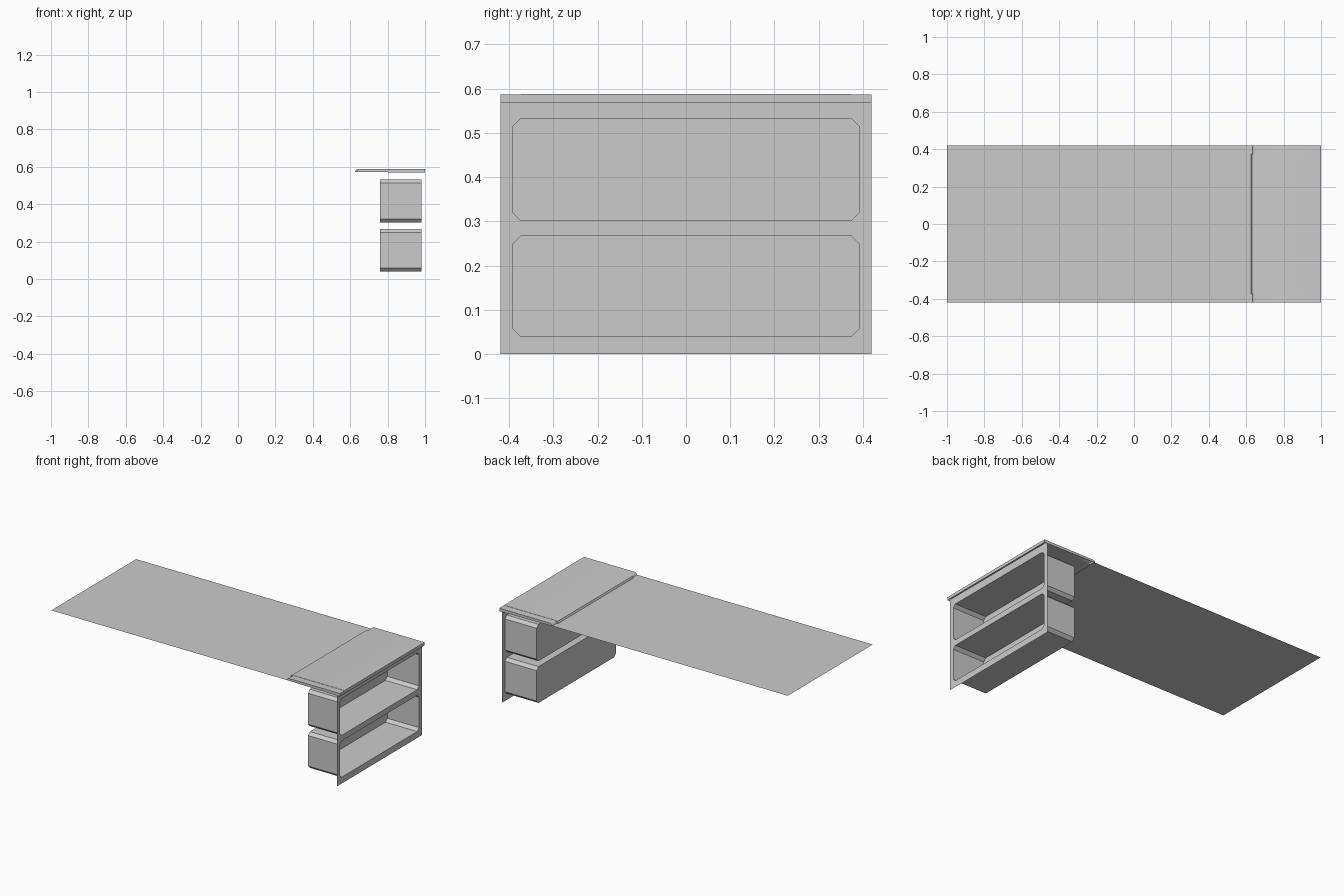
import bpy, bmesh

if "Cube" in bpy.data.objects:
    bpy.data.objects.remove(bpy.data.objects["Cube"])

HALF_Y = 0.42


def make_object(name, bm, smooth=False):
    mesh = bpy.data.meshes.new(name)
    bmesh.ops.recalc_face_normals(bm, faces=bm.faces)
    bm.to_mesh(mesh)
    bm.free()
    obj = bpy.data.objects.new(name, mesh)
    bpy.context.collection.objects.link(obj)
    if smooth:
        bpy.context.view_layer.objects.active = obj
        obj.select_set(True)
        bpy.ops.object.shade_smooth_by_angle(angle=0.6)
        obj.select_set(False)
    return obj


def add_loop(bm, points):
    verts = [bm.verts.new(p) for p in points]
    edges = [bm.edges.new((verts[i], verts[(i + 1) % len(verts)])) for i in range(len(verts))]
    return verts, edges


def chamfered(x, hy, z0, z1, c):
    return [(x, -hy + c, z0), (x, hy - c, z0), (x, hy, z0 + c), (x, hy, z1 - c),
            (x, hy - c, z1), (x, -hy + c, z1), (x, -hy, z1 - c), (x, -hy, z0 + c)]


# Flat landing sheet
bm = bmesh.new()
bm.faces.new([bm.verts.new(p) for p in (
    (-1, -HALF_Y, 0.573), (0.64, -HALF_Y, 0.573), (0.64, HALF_Y, 0.573), (-1, HALF_Y, 0.573))])
sheet = make_object("floor_sheet", bm)
# face upward
if sheet.data.polygons[0].normal.z < 0:
    sheet.data.flip_normals()

# Tread: hollow slab lofted across y, with a nosing that stands out in the middle
end_profile = [(1, 0.568), (1, 0.587), (0.645, 0.587), (0.639, 0.583), (0.633, 0.573)]
mid_profile = [(1, 0.568), (1, 0.588), (0.643, 0.588), (0.631, 0.584), (0.625, 0.573)]
bm = bmesh.new()
rows = []
for y, prof in ((-HALF_Y, end_profile), (-0.374, end_profile), (-0.373, mid_profile),
                (0.373, mid_profile), (0.374, end_profile), (HALF_Y, end_profile)):
    rows.append([bm.verts.new((x, y, z)) for x, z in prof])
for a, b in zip(rows, rows[1:]):
    for i in range(len(a) - 1):
        bm.faces.new((a[i], a[i + 1], b[i + 1], b[i]))
bm.faces.new(rows[0])
bm.faces.new(rows[-1])
make_object("tread_slab", bm, smooth=True)

# Riser panel with two chamfered openings
RECESSES = ((0.04, 0.267), (0.302, 0.532))
bm = bmesh.new()
_, edges = add_loop(bm, [(0.98, -HALF_Y, 0), (0.98, HALF_Y, 0),
                         (0.98, HALF_Y, 0.58), (0.98, -HALF_Y, 0.58)])
for z0, z1 in RECESSES:
    edges += add_loop(bm, chamfered(0.98, 0.392, z0, z1, 0.018))[1]
bmesh.ops.triangle_fill(bm, edges=edges, use_beauty=True, normal=(1, 0, 0))
make_object("riser_panel", bm)

# Storage recesses behind the openings
for name, (z0, z1) in zip(("lower_recess", "upper_recess"), RECESSES):
    bm = bmesh.new()
    front, _ = add_loop(bm, chamfered(0.98, 0.392, z0, z1, 0.018))
    back, _ = add_loop(bm, chamfered(0.76, 0.392, z0, z1, 0.018))
    for i in range(8):
        j = (i + 1) % 8
        bm.faces.new((front[i], front[j], back[j], back[i]))
    bm.faces.new(back)
    make_object(name, bm)
